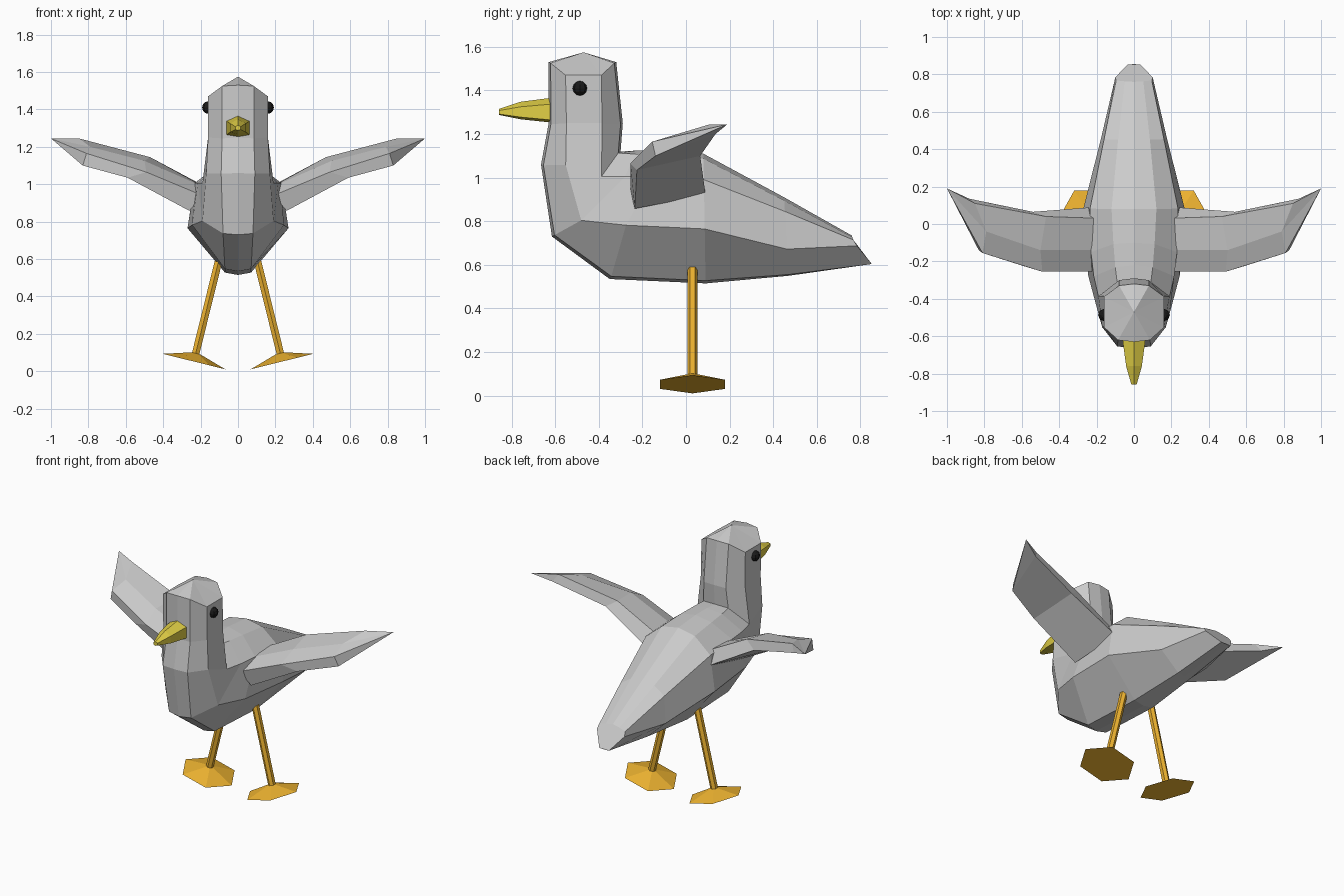
import bpy, bmesh, math
from mathutils import Vector, Matrix

if "Cube" in bpy.data.objects:
    bpy.data.objects.remove(bpy.data.objects["Cube"])


def material(name, rgb):
    m = bpy.data.materials.new(name)
    m.diffuse_color = (*rgb, 1)
    m.use_nodes = True
    m.node_tree.nodes["Principled BSDF"].inputs["Base Color"].default_value = m.diffuse_color
    return m


orange = material("orange", (0.85, 0.45, 0.03))
yellow = material("yellow", (0.75, 0.62, 0.06))
black = material("black", (0.01, 0.01, 0.01))


def finish(bm, name, mat=None):
    bmesh.ops.recalc_face_normals(bm, faces=bm.faces)
    me = bpy.data.meshes.new(name)
    bm.to_mesh(me)
    bm.free()
    ob = bpy.data.objects.new(name, me)
    bpy.context.collection.objects.link(ob)
    if mat:
        me.materials.append(mat)
    return ob


def loft(name, rings, start=None, end=None, mat=None):
    """Skin closed rings; each end closes on a point or with a flat cap."""
    bm = bmesh.new()
    rows = [[bm.verts.new(p) for p in r] for r in rings]
    n = len(rows[0])
    for a, b in zip(rows, rows[1:]):
        for i in range(n):
            j = (i + 1) % n
            bm.faces.new((a[i], a[j], b[j], b[i]))
    for row, tip in ((rows[0], start), (rows[-1], end)):
        if tip:
            v = bm.verts.new(tip)
            for i in range(n):
                bm.faces.new((row[i], row[(i + 1) % n], v))
        else:
            bm.faces.new(row)
    return finish(bm, name, mat)


def mirrored(half):
    """Complete a half ring whose first and last points lie on x = 0."""
    return half + [(-x, y, z) for x, y, z in half[-2:0:-1]]


# Body, neck and head: ten-sided rings that swing from level to upright.
# breast y, z | back y, z | four half widths | side positions | side drops
body_rings = [
    (-.63, 1.53, -.32, 1.53, .085, .16, .16, .08, .25, .78, .06, .06),
    (-.63, 1.25, -.29, 1.25, .085, .16, .16, .08, .24, .72, 0, 0),
    (-.665, 1.06, -.30, 1.12, .09, .17, .19, .09, .31, .76, .02, .10),
    (-.615, .73, -.22, 1.125, .08, .19, .215, .10, .34, .85, .06, .06),
    (-.35, .535, -.10, 1.125, .07, .245, .23, .11, .30, .80, -.07, 0),
    (.09, .515, .08, 1.11, .07, .27, .235, .12, .42, .80, 0, 0),
    (.47, .55, .45, .91, .05, .175, .16, .085, .34, .82, 0, 0),
    (.855, .605, .76, .735, .035, .10, .095, .05, .75, .92, .015, .01),
]
rings = []
for fy, fz, by, bz, w1, w2, w3, w4, t2, t3, d2, d3 in body_rings:
    f, b = Vector((0, fy, fz)), Vector((0, by, bz))
    half = []
    for w, t, d in ((0, 0, 0), (w1, .03, .005), (w2, t2, d2),
                    (w3, t3, d3), (w4, .97, .005), (0, 1, 0)):
        p = f.lerp(b, t)
        half.append((w, p.y, p.z - d))
    rings.append(mirrored(half))
loft("body_and_head", rings, start=(0, -.47, 1.575))

# Beak: y | half width | top, upper side, lower side, bottom heights
beak = [(-.59, .065, 1.37, 1.34, 1.262, 1.25),
        (-.76, .042, 1.348, 1.325, 1.278, 1.268),
        (-.858, .014, 1.315, 1.308, 1.292, 1.288)]
loft("beak", [mirrored([(0, y, a), (w, y, b), (w, y, c), (0, y, d)])
              for y, w, a, b, c, d in beak], mat=yellow)

# Wing sections: leading edge, ridge, upper trailing, lower trailing, underside
wing = [
    [(.19, -.255, .94), (.17, -.14, .98), (.17, .03, .985),
     (.22, .09, .92), (.26, -.235, .858)],
    [(.49, -.255, 1.065), (.50, -.14, 1.125), (.47, .04, 1.145),
     (.54, .065, 1.10), (.59, -.225, 1.035)],
    [(.81, -.155, 1.165), (.79, -.04, 1.20), (.85, .11, 1.245),
     (.88, .135, 1.20), (.83, -.14, 1.10)],
]

for side, label in ((1, "right"), (-1, "left")):
    loft(label + "_wing", [[(side * x, y, z) for x, y, z in r] for r in wing],
         end=(side * 1.0, .19, 1.245))

    # Leg: thin splayed hexagonal rod
    hip, ankle = Vector((side * .105, .03, .585)), Vector((side * .235, .03, .06))
    axis = hip - ankle
    tilt = axis.to_track_quat('Z', 'Y').to_matrix().to_4x4()
    tilt = Matrix.Rotation(math.atan2(axis.x, axis.z), 4, 'Y')
    bm = bmesh.new()
    bmesh.ops.create_cone(bm, cap_ends=True, segments=6, radius1=.023,
                          radius2=.023, depth=axis.length,
                          matrix=Matrix.Translation((hip + ankle) / 2) @ tilt)
    finish(bm, label + "_leg", orange)

    # Foot: flat hexagonal cone square to the leg
    bm = bmesh.new()
    spin = Matrix.Rotation(math.pi / 2, 4, 'Z')
    bmesh.ops.create_cone(bm, cap_ends=True, segments=6, radius1=.173,
                          radius2=.024, depth=.045,
                          matrix=Matrix.Translation((side * .235, .03, .052)) @ tilt
                          @ Matrix.Translation((0, 0, .0225)) @ spin)
    finish(bm, label + "_foot", orange)

    # Eye
    bm = bmesh.new()
    bmesh.ops.create_uvsphere(bm, u_segments=8, v_segments=6, radius=.034,
                              matrix=Matrix.Translation((side * .158, -.487, 1.41)))
    finish(bm, label + "_eye", black)
